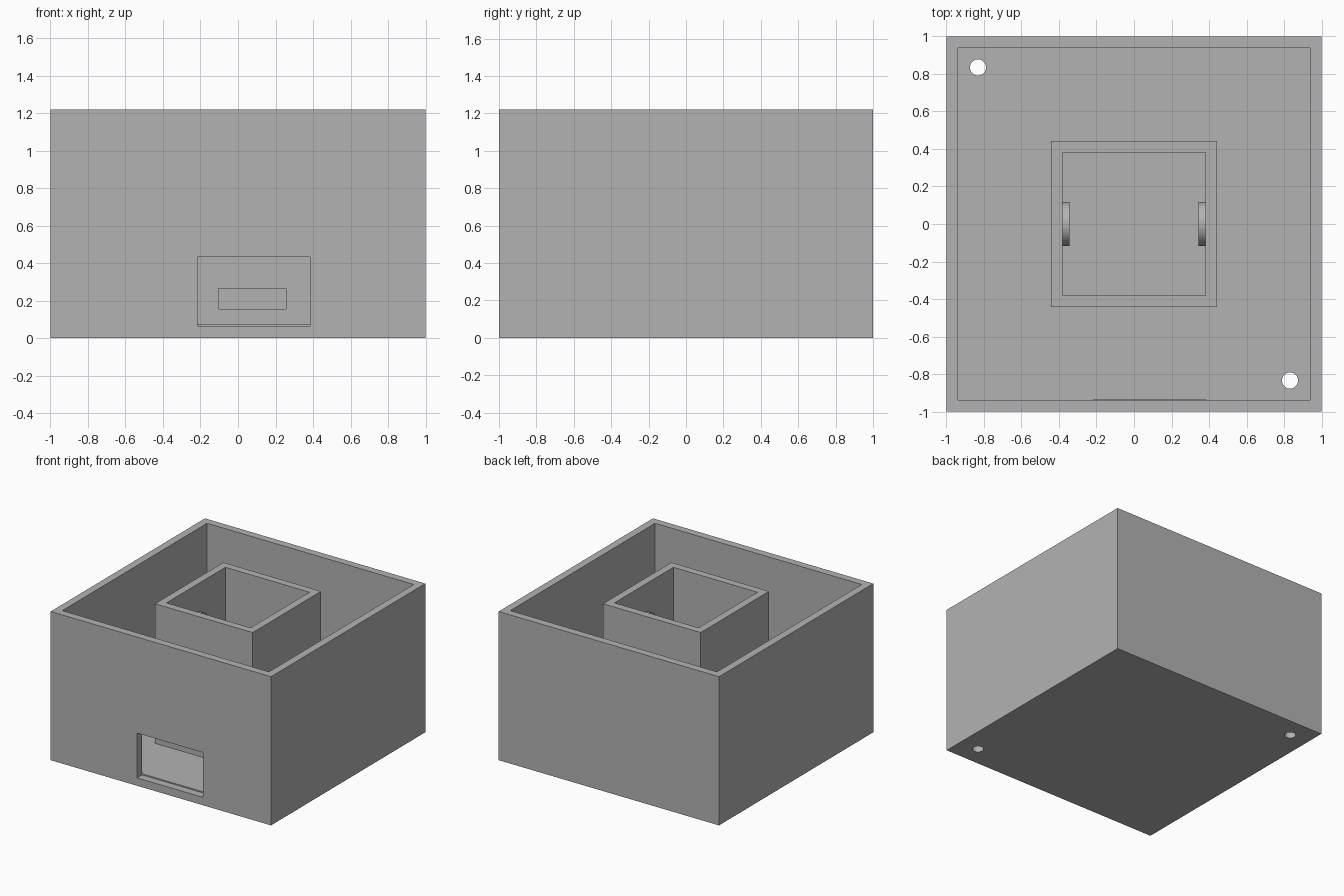
import bpy
import math

if "Cube" in bpy.data.objects:
    bpy.data.objects.remove(bpy.data.objects["Cube"], do_unlink=True)

# One plain grey for the whole enclosure
grey = bpy.data.materials.new("plain grey")
grey.use_nodes = True
grey.diffuse_color = (0.45, 0.45, 0.45, 1)
grey.node_tree.nodes["Principled BSDF"].inputs["Base Color"].default_value = (0.45, 0.45, 0.45, 1)

HEIGHT = 1.22
FLOOR = 0.075
ROOM = 0.938          # half width inside the outer walls
TOWER = 0.443         # half width of the inner tower
SHAFT = 0.382         # half width inside the tower


def finish(name):
    ob = bpy.context.object
    ob.name = ob.data.name = name
    ob.data.materials.append(grey)
    bpy.ops.object.transform_apply(location=True, rotation=True, scale=True)
    return ob


def box(name, low, high):
    centre = [(a + b) / 2 for a, b in zip(low, high)]
    bpy.ops.mesh.primitive_cube_add(size=1, location=centre)
    bpy.context.object.scale = [b - a for a, b in zip(low, high)]
    return finish(name)


def square(name, half, bottom, top):
    return box(name, (-half, -half, bottom), (half, half, top))


def cylinder(name, radius, depth, centre, turn=(0, 0, 0)):
    bpy.ops.mesh.primitive_cylinder_add(vertices=40, radius=radius, depth=depth,
                                        location=centre, rotation=turn)
    return finish(name)


def cut(target, cutter):
    mod = target.modifiers.new("cut", 'BOOLEAN')
    mod.operation = 'DIFFERENCE'
    mod.solver = 'EXACT'
    mod.object = cutter
    bpy.context.view_layer.objects.active = target
    bpy.ops.object.modifier_apply(modifier=mod.name)
    bpy.data.objects.remove(cutter, do_unlink=True)


# Outer case: open tray with a front port and two corner screw holes
case = square("outer_case", 1, 0, HEIGHT)
cut(case, square("room_cutter", ROOM, FLOOR, HEIGHT + 0.2))
cut(case, box("port_cutter", (-0.216, -1.2, 0.065), (0.384, -ROOM + 0.001, 0.432)))
for side in (-1, 1):
    cut(case, cylinder("screw_hole_cutter", 0.043, 0.4, (0.832 * side, -0.835 * side, 0)))

# Inner tower: square tube with a cable slot through its front wall
tower = square("inner_tower", TOWER, FLOOR, HEIGHT)
cut(tower, square("shaft_cutter", SHAFT, FLOOR - 0.2, HEIGHT + 0.2))
cut(tower, box("slot_cutter", (-0.103, -0.6, 0.155), (0.257, -0.3, 0.265)))

# Round bumps on the two side walls of the shaft
for side, label in ((-1, "right"), (1, "left")):
    cylinder(label + "_bump", 0.117, 0.06, (side * 0.375, 0, 0.88),
             (0, math.pi / 2, 0))
    bpy.ops.object.shade_smooth_by_angle(angle=math.radians(30))
